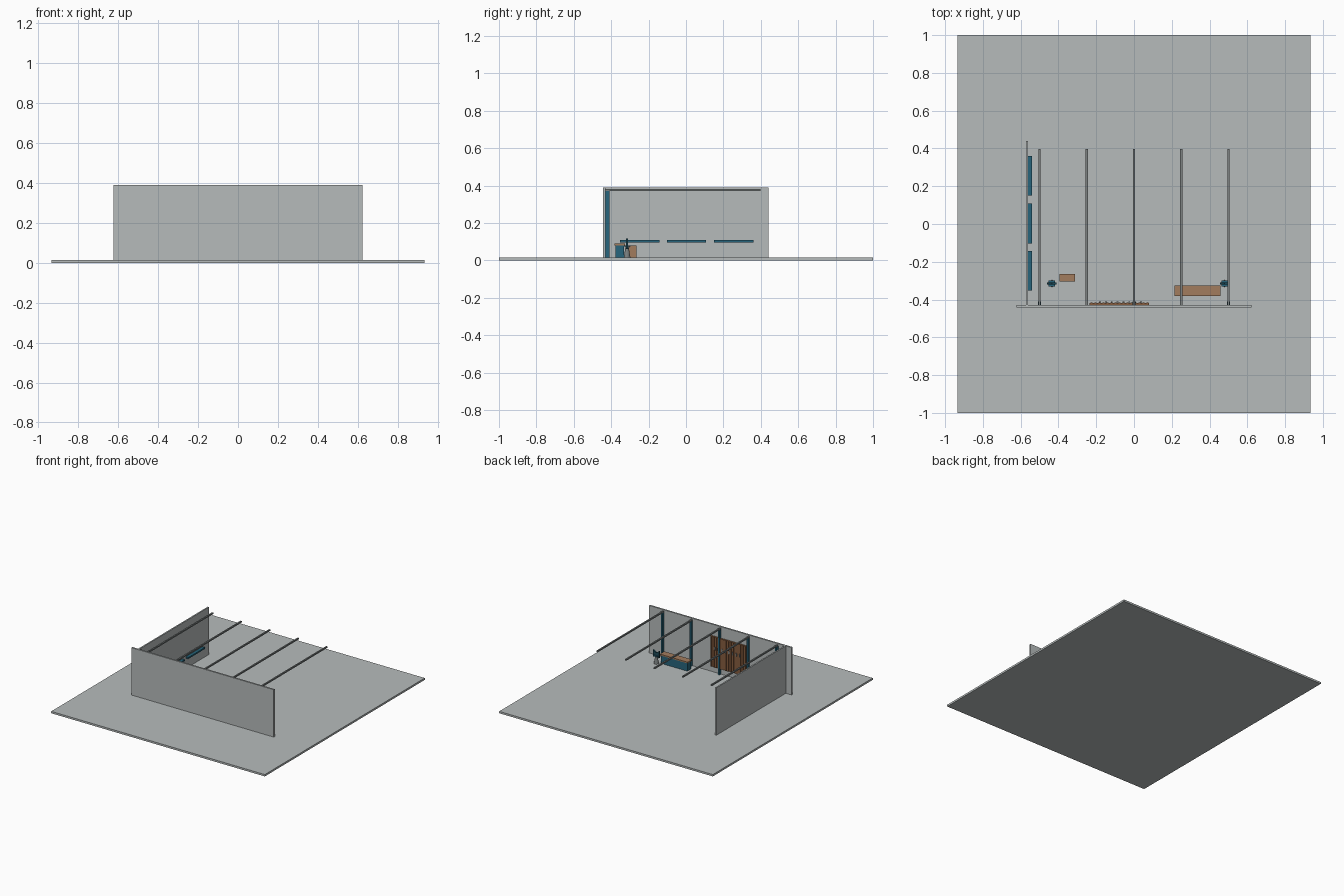
import bpy
import bmesh

cube = bpy.data.objects.get("Cube")
if cube:
    bpy.data.objects.remove(cube, do_unlink=True)


def material(name, color):
    mat = bpy.data.materials.new(name)
    mat.use_nodes = True
    mat.diffuse_color = (*color, 1)
    mat.node_tree.nodes["Principled BSDF"].inputs["Base Color"].default_value = (*color, 1)
    return mat


concrete = material("concrete grey", (0.47, 0.5, 0.5))
steel = material("steel grey", (0.2, 0.22, 0.22))
teal = material("painted teal", (0.02, 0.13, 0.2))
dark_teal = material("dark teal", (0.013, 0.07, 0.1))
wood = material("warm wood", (0.36, 0.2, 0.11))
board_wood = material("board wood", (0.24, 0.11, 0.05))


def finish(name, bm, mat):
    bmesh.ops.recalc_face_normals(bm, faces=bm.faces)
    mesh = bpy.data.meshes.new(name)
    bm.to_mesh(mesh)
    bm.free()
    mesh.materials.append(mat)
    obj = bpy.data.objects.new(name, mesh)
    bpy.context.collection.objects.link(obj)
    return obj


def box(name, xs, ys, zs, mat):
    """Box given by its extent along each axis."""
    bm = bmesh.new()
    bmesh.ops.create_cube(bm, size=1)
    for v in bm.verts:
        v.co = [sum(r) / 2 + c * (r[1] - r[0]) for c, r in zip(v.co, (xs, ys, zs))]
    return finish(name, bm, mat)


def around(centre, width):
    return (centre - width / 2, centre + width / 2)


# Shell: slab, long wall and side wall
FLOOR = 0.015
TOP = 0.39
box("floor_slab", (-0.935, 0.935), (-1, 1), (0, FLOOR), concrete)
box("long_wall", (-0.623, 0.623), (-0.443, -0.43), (FLOOR, TOP), concrete)
box("side_wall", (-0.573, -0.562), (-0.43, 0.44), (FLOOR, TOP), concrete)

# Columns on the long wall, each carrying a beam
for i in range(5):
    x = -0.5 + i * 0.25
    box(f"column_{i}", around(x, 0.014), (-0.43, -0.41), (FLOOR, 0.37), teal)
    box(f"roof_beam_{i}", around(x, 0.011), (-0.43, 0.397), (0.37, 0.381), steel)

# Shelves on the side wall
for i, y in enumerate((-0.248, 0.003, 0.255)):
    box(f"wall_shelf_{i}", (-0.562, -0.54), around(y, 0.21), (0.096, 0.108), teal)

# Tool board with vertical slats and a row of hung tools
box("tool_board", (-0.235, 0.08), (-0.43, -0.419), (0.06, 0.3), board_wood)
for i in range(15):
    x = -0.225 + i * 0.0212
    box(f"board_slat_{i}", around(x, 0.012), (-0.419, -0.415), (0.06, 0.3), board_wood)
for i in range(8):
    x = -0.18 + i * 0.031
    box(f"hung_tool_{i}", around(x, 0.01), (-0.415, -0.411), (0.2, 0.225), steel)

# Workbench and small cabinet
box("workbench_body", (0.22, 0.45), (-0.378, -0.332), (FLOOR, 0.08), teal)
box("workbench_top", (0.215, 0.457), (-0.381, -0.326), (0.08, 0.09), wood)
box("small_cabinet", (-0.394, -0.312), (-0.305, -0.265), (FLOOR, 0.08), wood)


# Pedestal machines: tapered stand, tray and pinched upright head
def pedestal_machine(side, x, y):
    bm = bmesh.new()
    bmesh.ops.create_cone(bm, cap_ends=True, segments=12, radius1=0.018,
                          radius2=0.008, depth=0.06)
    bmesh.ops.translate(bm, verts=bm.verts, vec=(x, y, FLOOR + 0.03))
    finish(f"{side}_pedestal", bm, steel)
    box(f"{side}_tray", around(x, 0.034), around(y, 0.034), (0.073, 0.08), teal)

    bm = bmesh.new()
    outline = [(-0.026, 0.062), (0, 0.08), (0.026, 0.062),
               (0.026, 0.118), (0, 0.1), (-0.026, 0.118)]
    face = bm.faces.new([bm.verts.new((x + dx, y - 0.006, z)) for dx, z in outline])
    out = bmesh.ops.extrude_face_region(bm, geom=[face])
    moved = [g for g in out["geom"] if isinstance(g, bmesh.types.BMVert)]
    bmesh.ops.translate(bm, verts=moved, vec=(0, 0.012, 0))
    finish(f"{side}_machine_head", bm, dark_teal)


pedestal_machine("left", 0.48, -0.315)
pedestal_machine("right", -0.435, -0.315)
